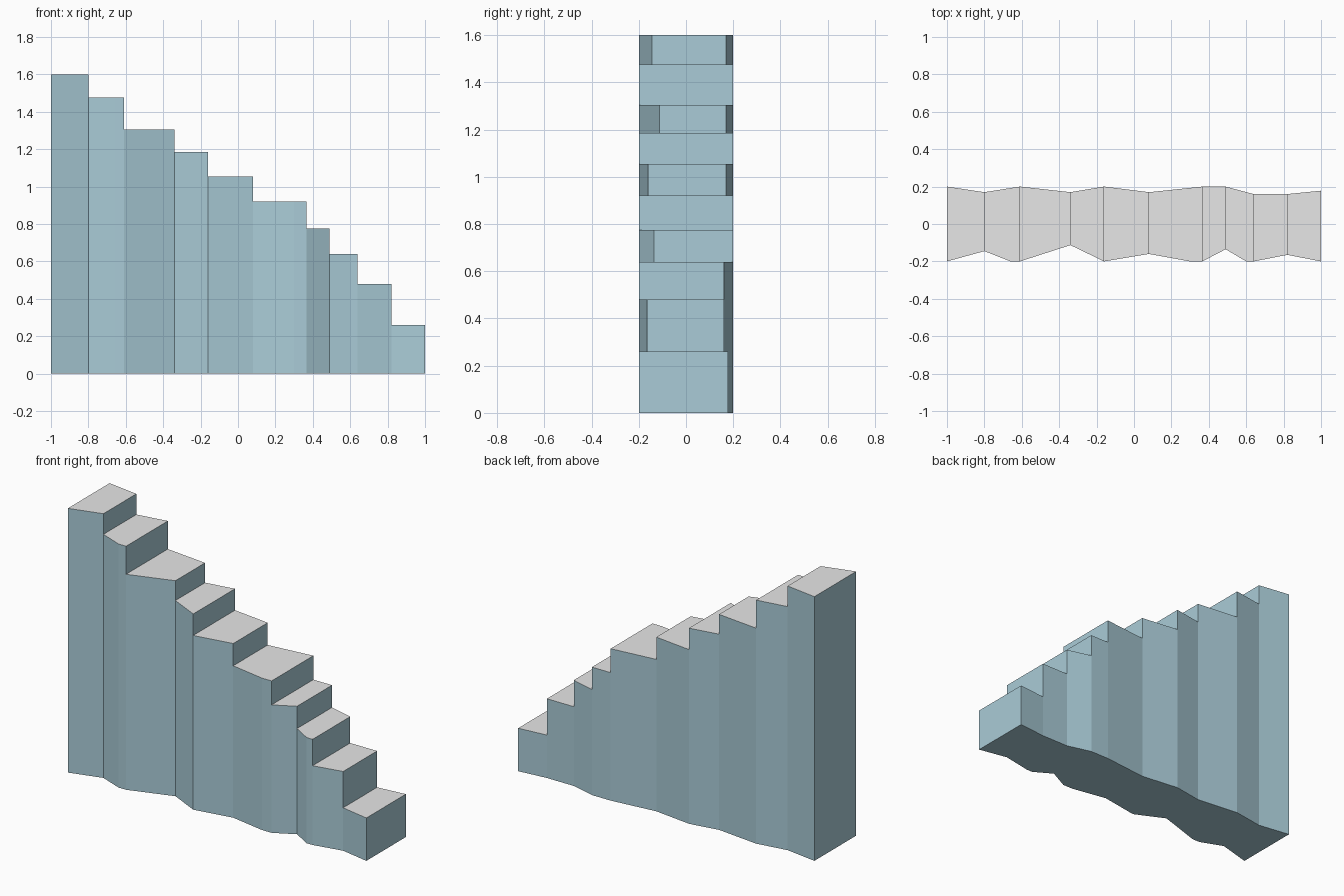
import bpy
import bmesh

cube = bpy.data.objects.get("Cube")
if cube:
    bpy.data.objects.remove(cube, do_unlink=True)


def make_material(name, colour):
    mat = bpy.data.materials.new(name)
    mat.use_nodes = True
    mat.diffuse_color = colour
    mat.node_tree.nodes["Principled BSDF"].inputs["Base Color"].default_value = colour
    return mat


stone = make_material("blue grey stone", (0.40, 0.60, 0.68, 1))
tread = make_material("light grey tread", (0.80, 0.80, 0.80, 1))

# Step edges as (x, front y, back y), and the height of each step
edges = [(-1, -.2, .2), (-.8, -.145, .17), (-.61, -.2, .2), (-.34, -.113, .17),
         (-.16, -.2, .2), (.08, -.16, .17), (.365, -.2, .2), (.49, -.135, .2),
         (.64, -.2, .16), (.82, -.165, .16), (1, -.2, .178)]
heights = [1.6, 1.475, 1.305, 1.185, 1.055, .92, .775, .64, .48, .26]
# Extra front corners where the front runs flat before a step edge
flats = {1: -.66, 5: .3, 7: .6}

bm = bmesh.new()


def face(points, material=0):
    made = bm.faces.new([bm.verts.new(p) for p in points])
    made.material_index = material


for i, top in enumerate(heights):
    (x0, f0, b0), (x1, f1, b1) = edges[i], edges[i + 1]
    below = heights[i + 1] if i + 1 < len(heights) else 0
    front = [(x0, f0), (x1, f1)]
    if i in flats:
        front.insert(1, (flats[i], f1))

    # Tread and underside
    plan = front + [(x1, b1), (x0, b0)]
    face([(x, y, top) for x, y in plan], 1)
    face([(x, y, 0) for x, y in reversed(plan)])

    # Front and back walls, with a corner where the next tread meets them
    for path in (front, [(x0, b0), (x1, b1)]):
        for p, q in zip(path, path[1:]):
            levels = [0, below, top] if q == path[-1] and below else [0, top]
            face([(*p, top), (*p, 0)] + [(*q, z) for z in levels])

    # Riser down to the next tread
    face([(x1, f1, below), (x1, b1, below), (x1, b1, top), (x1, f1, top)])

# Tall end wall
x, f, b = edges[0]
face([(x, b, 0), (x, f, 0), (x, f, heights[0]), (x, b, heights[0])])

bmesh.ops.remove_doubles(bm, verts=bm.verts, dist=0.0001)
bmesh.ops.recalc_face_normals(bm, faces=bm.faces)

mesh = bpy.data.meshes.new("staircase")
bm.to_mesh(mesh)
bm.free()
mesh.materials.append(stone)
mesh.materials.append(tread)
staircase = bpy.data.objects.new("staircase", mesh)
bpy.context.collection.objects.link(staircase)
